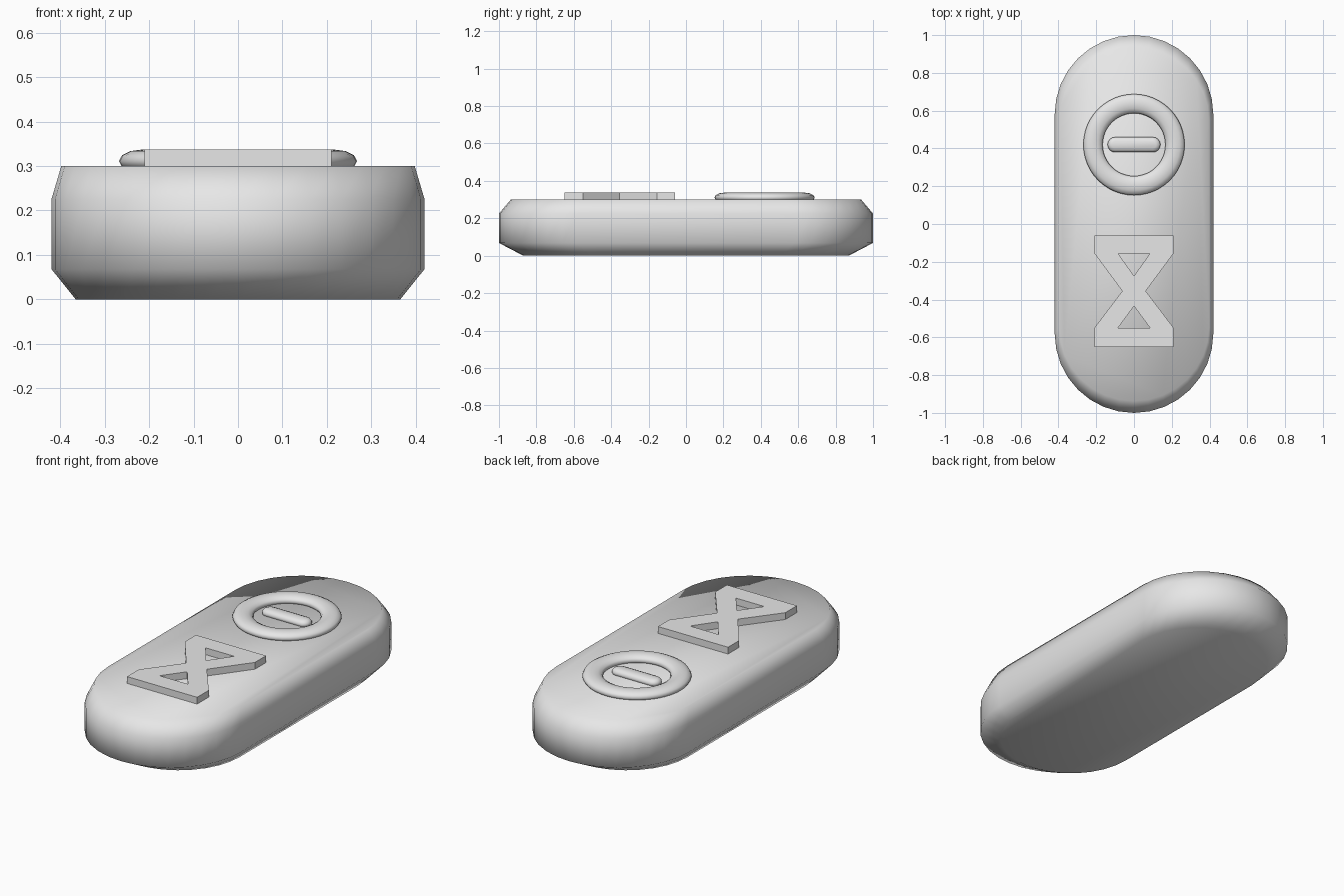
import bpy, bmesh, math

if "Cube" in bpy.data.objects:
    bpy.data.objects.remove(bpy.data.objects["Cube"])

grey = bpy.data.materials.new("plain_grey")
grey.diffuse_color = (0.8, 0.8, 0.8, 1)
grey.use_nodes = True
grey.node_tree.nodes["Principled BSDF"].inputs["Base Color"].default_value = grey.diffuse_color


def stadium(half_w, half_l, n):
    """Points round a long shape with semicircular ends along y."""
    pts = []
    for sign in (1, -1):
        for i in range(n + 1):
            a = math.pi * i / n
            pts.append((sign * half_w * math.cos(a),
                        sign * (half_l - half_w + half_w * math.sin(a))))
    return pts


def finish(name, bm):
    bmesh.ops.recalc_face_normals(bm, faces=bm.faces)
    me = bpy.data.meshes.new(name)
    bm.to_mesh(me)
    bm.free()
    me.materials.append(grey)
    for p in me.polygons:
        p.use_smooth = True
    ob = bpy.data.objects.new(name, me)
    bpy.context.collection.objects.link(ob)
    return ob


def loft(name, loops):
    """Skin closed loops of 3D points and cap both ends."""
    bm = bmesh.new()
    rows = [[bm.verts.new(p) for p in loop] for loop in loops]
    n = len(rows[0])
    for a, b in zip(rows, rows[1:]):
        for i in range(n):
            j = (i + 1) % n
            bm.faces.new((a[i], a[j], b[j], b[i]))
    bm.faces.new(rows[0][::-1])
    bm.faces.new(rows[-1])
    return finish(name, bm)


# Pill-shaped body with chamfered top and bottom
outline = stadium(0.42, 1.0, 16)
levels = [(0.0, 0.87, 0.87), (0.068, 1, 1), (0.225, 1, 1), (0.30, 0.947, 0.937)]
loft("body", [[(x * sx, y * sy, z) for x, y in outline] for z, sx, sy in levels])

# Flattened ring round the button
bm = bmesh.new()
N, M = 48, 12
rows = []
for i in range(N):
    a = 2 * math.pi * i / N
    row = []
    for k in range(M):
        b = 2 * math.pi * k / M
        r = 0.217 + 0.051 * math.cos(b)
        row.append(bm.verts.new((r * math.cos(a), 0.42 + r * math.sin(a),
                                 0.311 + 0.026 * math.sin(b))))
    rows.append(row)
for i in range(N):
    p, q = rows[i], rows[(i + 1) % N]
    for k in range(M):
        m = (k + 1) % M
        bm.faces.new((p[k], q[k], q[m], p[m]))
finish("button_ring", bm)

# Rounded bar lying across the ring centre
bar = []
for z, inset in ((0.295, 0.0), (0.312, 0.0), (0.322, 0.008), (0.328, 0.022)):
    bar.append([(y, 0.42 - x, z) for x, y in stadium(0.04 - inset, 0.14 - inset, 8)])
loft("button_bar", bar)

# Raised hourglass plate with two triangular holes
half = [(0.21, -0.06), (0.21, -0.155), (0.062, -0.355), (0.21, -0.55), (0.21, -0.65)]
outlines = [half + [(-x, y) for x, y in reversed(half)],
            [(-0.085, -0.155), (0.085, -0.155), (0, -0.275)],
            [(-0.085, -0.55), (0.085, -0.55), (0, -0.435)]]
cu = bpy.data.curves.new("hourglass_plate", 'CURVE')
cu.dimensions = '2D'
cu.fill_mode = 'BOTH'
cu.extrude = 0.02
for pts in outlines:
    s = cu.splines.new('POLY')
    s.points.add(len(pts) - 1)
    for p, (x, y) in zip(s.points, pts):
        p.co = (x, y, 0, 1)
    s.use_cyclic_u = True
cu.materials.append(grey)
plate = bpy.data.objects.new("hourglass_plate", cu)
plate.location.z = 0.317
bpy.context.collection.objects.link(plate)
bpy.context.view_layer.objects.active = plate
plate.select_set(True)
bpy.ops.object.convert(target='MESH')
bpy.ops.object.shade_flat()
